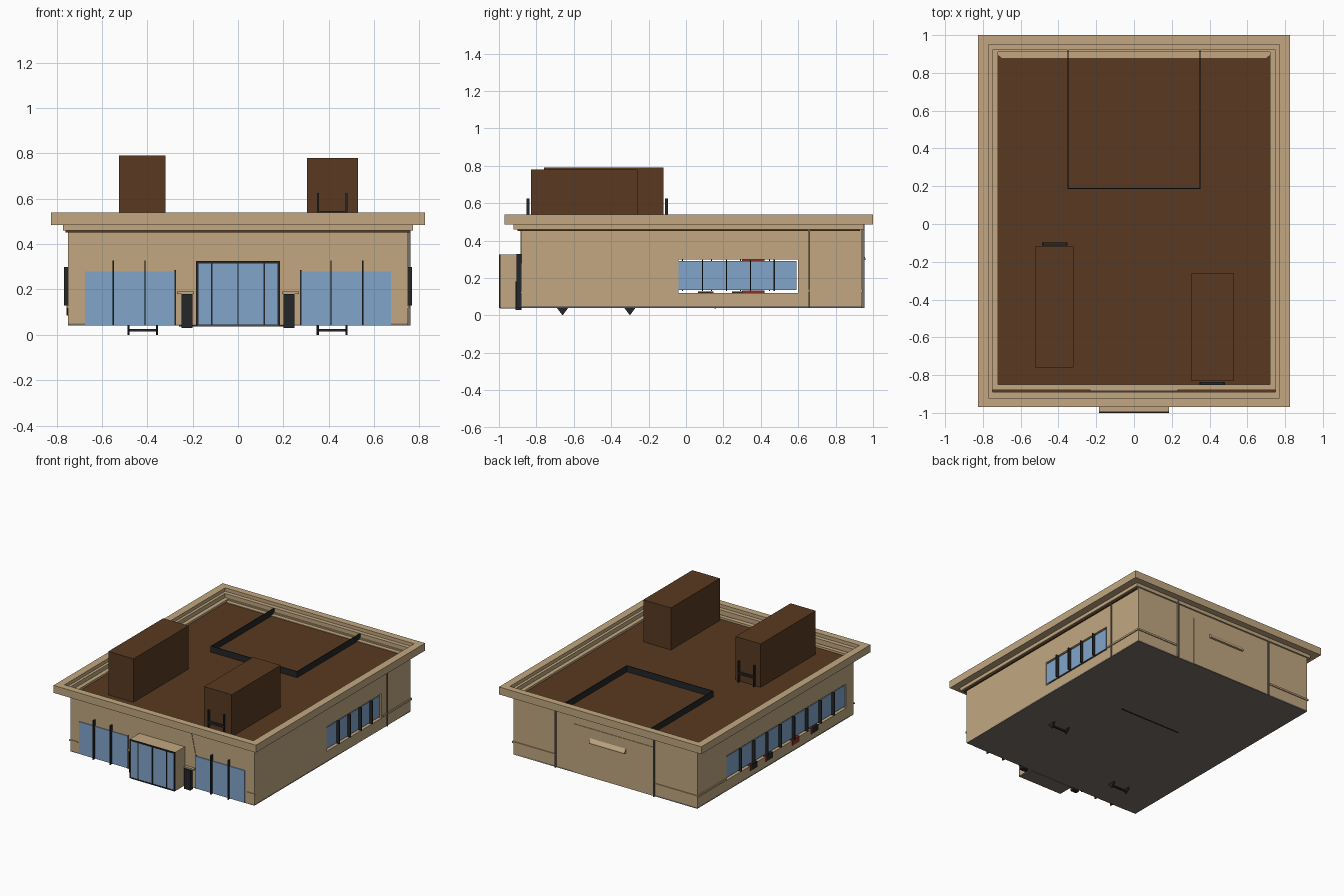
import bpy, bmesh

cube = bpy.data.objects.get("Cube")
if cube:
    bpy.data.objects.remove(cube, do_unlink=True)


def material(name, r, g, b):
    m = bpy.data.materials.new(name)
    m.use_nodes = True
    m.diffuse_color = (r, g, b, 1)
    m.node_tree.nodes["Principled BSDF"].inputs["Base Color"].default_value = (r, g, b, 1)
    return m


TAN = material("tan_wall", 0.54, 0.39, 0.22)
BROWN = material("brown_roof", 0.10, 0.042, 0.015)
BLUE = material("blue_glass", 0.22, 0.38, 0.60)
BLACK = material("black_metal", 0.018, 0.019, 0.021)
GREY = material("grey_floor", 0.19, 0.165, 0.14)
RED = material("red_seat", 0.25, 0.03, 0.02)


def finish(name, bm, mat):
    bmesh.ops.recalc_face_normals(bm, faces=bm.faces)
    mesh = bpy.data.meshes.new(name)
    bm.to_mesh(mesh)
    bm.free()
    mesh.materials.append(mat)
    obj = bpy.data.objects.new(name, mesh)
    bpy.context.collection.objects.link(obj)
    return obj


def add_box(bm, xs, ys, zs):
    v = bmesh.ops.create_cube(bm, size=1)["verts"]
    for p in v:
        p.co = [lim[0] if c < 0 else lim[1] for c, lim in zip(p.co, (xs, ys, zs))]


def boxes(name, mat, *parts):
    bm = bmesh.new()
    for part in parts:
        add_box(bm, *part)
    return finish(name, bm, mat)


def prism(name, mat, points, offset):
    # Extrude a planar outline along an offset
    bm = bmesh.new()
    face = bm.faces.new([bm.verts.new(p) for p in points])
    ext = bmesh.ops.extrude_face_region(bm, geom=[face])["geom"]
    bmesh.ops.translate(bm, vec=offset, verts=[g for g in ext if isinstance(g, bmesh.types.BMVert)])
    return finish(name, bm, mat)


def ring(name, mat, ox, oy, ix, iy, zs):
    # Rectangular border made from four strips
    boxes(name, mat,
          ((-ox, ox), (oy[0], iy[0]), zs), ((-ox, ox), (iy[1], oy[1]), zs),
          ((-ox, -ix), iy, zs), ((ix, ox), iy, zs))


W, FRONT, BACK, BASE, TOP = 0.75, -0.88, 0.94, 0.04, 0.485
T = 0.03
SILL, HEAD = 0.12, 0.30

# Floor, front and back walls
boxes("floor", GREY, ((-W, W), (FRONT, BACK), (BASE, BASE + 0.01)),
      ((-0.18, 0.18), (-0.995, FRONT), (BASE - 0.004, BASE + 0.004)))
boxes("front_wall", TAN, ((-W, W), (FRONT, FRONT + T), (BASE + 0.002, TOP)))
boxes("back_wall", TAN, ((-W, W), (BACK - T, BACK), (BASE + 0.002, TOP)))

# Side walls with window openings, glass and fins
for side, label, y0, y1, panes in ((1, "left", -0.04, 0.60, 5), (-1, "right", -0.79, 0.60, 9)):
    xs = sorted((side * W, side * (W - T)))
    z0 = BASE + 0.002
    boxes(label + "_wall", TAN,
          (xs, (FRONT + T, y0), (z0, TOP)), (xs, (y1, BACK - T), (z0, TOP)),
          (xs, (y0, y1), (z0, SILL)), (xs, (y0, y1), (HEAD, TOP)))
    boxes(label + "_window", BLUE, (sorted((side * 0.74, side * 0.745)), (y0, y1 - 0.01), (0.135, 0.29)))
    step = (y1 - y0) / panes
    fin_x = sorted((side * 0.74, side * 0.768))
    boxes(label + "_window_fins", BLACK,
          *[(fin_x, (y0 + i * step - 0.003, y0 + i * step + 0.003), (0.13, 0.30)) for i in range(1, panes)])
    # Trim band around the back corner
    boxes(label + "_band", TAN,
          (sorted((side * W, side * 0.757)), (y1 + 0.01, BACK + 0.006), (0.125, 0.138)),
          (sorted((side * 0.41, side * W)), (BACK, BACK + 0.007), (0.125, 0.138)),
          (sorted((side * 0.69, side * 0.757)), (FRONT - 0.006, FRONT), (0.118, 0.128)))
    boxes(label + "_back_pipe", GREY,
          (sorted((side * 0.398, side * 0.406)), (BACK, BACK + 0.014), (BASE, TOP)))

boxes("left_pipe", GREY, ((W, 0.76), (0.655, 0.663), (BASE, TOP)))

# Seats by the side windows
for y, mat in ((0.28, BLACK), (0.10, BLACK), (-0.21, RED), (-0.43, BLACK)):
    boxes("seat", mat, ((-0.754, -0.70), (y - 0.035, y + 0.035), (0.085, 0.128)))
    boxes("seat_end", RED, ((-0.755, -0.70), (y + 0.035, y + 0.048), (0.085, 0.128)))
boxes("inner_seat", RED, ((0.66, 0.71), (0.30, 0.42), (0.08, 0.132)))
boxes("lamp_shade", RED, ((0.66, 0.72), (0.30, 0.42), (0.292, 0.31)))

# Back details
prism("back_awning", TAN, [(-0.17, BACK, 0.295), (-0.17, BACK + 0.02, 0.295),
                           (-0.17, BACK + 0.02, 0.305), (-0.17, BACK, 0.335)], (0.29, 0, 0))
boxes("back_panel", TAN, ((-0.39, 0.26), (BACK, BACK + 0.004), (BASE + 0.002, 0.40)))

# Front centre panel with tapering top
prism("front_centre_panel", TAN,
      [(-0.275, FRONT, 0.045), (0.275, FRONT, 0.045), (0.275, FRONT, 0.28),
       (0.23, FRONT, TOP), (-0.23, FRONT, TOP), (-0.275, FRONT, 0.28)], (0, -0.004, 0))

# Front windows, fins and bins
for s, label in ((1, "left"), (-1, "right")):
    boxes(label + "_front_window", BLUE, (sorted((s * 0.28, s * 0.675)), (FRONT - 0.006, FRONT), (0.043, 0.28)))
    boxes(label + "_front_fins", BLACK,
          *[((s * x - 0.003, s * x + 0.003), (-0.905, FRONT), (BASE, 0.328)) for x in (0.41, 0.55)],
          (sorted((s * 0.274, s * 0.28)), (FRONT - 0.008, FRONT), (BASE, 0.285)))
    boxes(label + "_bin", BLACK, (sorted((s * 0.20, s * 0.25)), (-0.912, FRONT), (0.03, 0.18)))
    boxes(label + "_bin_top", TAN, (sorted((s * 0.195, s * 0.27)), (-0.905, FRONT), (0.18, 0.19)))

# Entrance box with glazed doors
boxes("entrance", TAN, ((-0.185, 0.185), (-0.992, FRONT), (BASE + 0.002, 0.325)))
boxes("entrance_glass", BLUE, ((-0.175, 0.175), (-0.996, -0.99), (0.045, 0.315)))
boxes("entrance_frame", BLACK,
      *[((x - 0.003, x + 0.003), (-1.0, -0.99), (BASE, 0.32)) for x in (-0.115, 0, 0.115)],
      *[((x - 0.005, x + 0.005), (-1.0, -0.99), (BASE, 0.325)) for x in (-0.179, 0.179)],
      *[((-0.184, 0.184), (-1.0, -0.99), z) for z in ((BASE, 0.046), (0.315, 0.325))])

# Parapet and roof
ring("parapet", TAN, 0.825, (-0.97, 1.0), 0.77, (-0.92, 0.95), (TOP, 0.54))
ring("parapet_ledge", TAN, 0.772, (-0.922, 0.952), W, (-0.89, 0.92), (0.46, 0.515))
boxes("roof", BROWN, ((-0.76, 0.76), (-0.90, 0.93), (0.45, 0.47)))
prism("roof_back_strip", TAN, [(-W, 0.92, 0.472), (W, 0.92, 0.472), (0.70, 0.88, 0.472),
                               (-0.70, 0.88, 0.472)], (0, 0, 0.004))
boxes("right_roof_unit", BROWN, ((-0.525, -0.32), (-0.76, -0.12), (0.47, 0.79)))
boxes("left_roof_unit", BROWN, ((0.305, 0.53), (-0.83, -0.26), (0.47, 0.78)))

# Thin upright rail on the roof
boxes("roof_rail", BLACK,
      ((-0.35, 0.35), (0.185, 0.191), (0.47, 0.515)),
      *[((x - 0.003, x + 0.003), (0.185, 0.92), (0.47, 0.515)) for x in (-0.35, 0.35)])


# Small two-legged stands on the roof and under the floor
def stand(x, y, foot, top, tip_down):
    wide, tip = (top, foot) if tip_down else (foot, top)
    for dx in (-0.063, 0.063):
        prism("stand_leg", BLACK, [(x + dx - 0.005, y - 0.03, wide), (x + dx - 0.005, y + 0.03, wide),
                                   (x + dx - 0.005, y, tip)], (0.01, 0, 0))
    mid = (foot + top) / 2
    boxes("stand_bar", BLACK, ((x - 0.06, x + 0.06), (y - 0.005, y + 0.005), (mid - 0.005, mid + 0.005)))


stand(0.415, -0.30, 0, BASE, True)
stand(-0.42, -0.66, 0, BASE, True)
for x, y in ((0.415, -0.845), (-0.42, -0.105)):
    boxes("roof_ladder", BLACK,
          *[((x + d - 0.004, x + d + 0.004), (y - 0.008, y + 0.008), (0.47, 0.625)) for d in (-0.063, 0.063)],
          ((x - 0.063, x + 0.063), (y - 0.008, y + 0.008), (0.53, 0.545)))
boxes("floor_seam", BLACK, ((-0.26, 0.24), (0.152, 0.160), (BASE - 0.003, BASE)))
